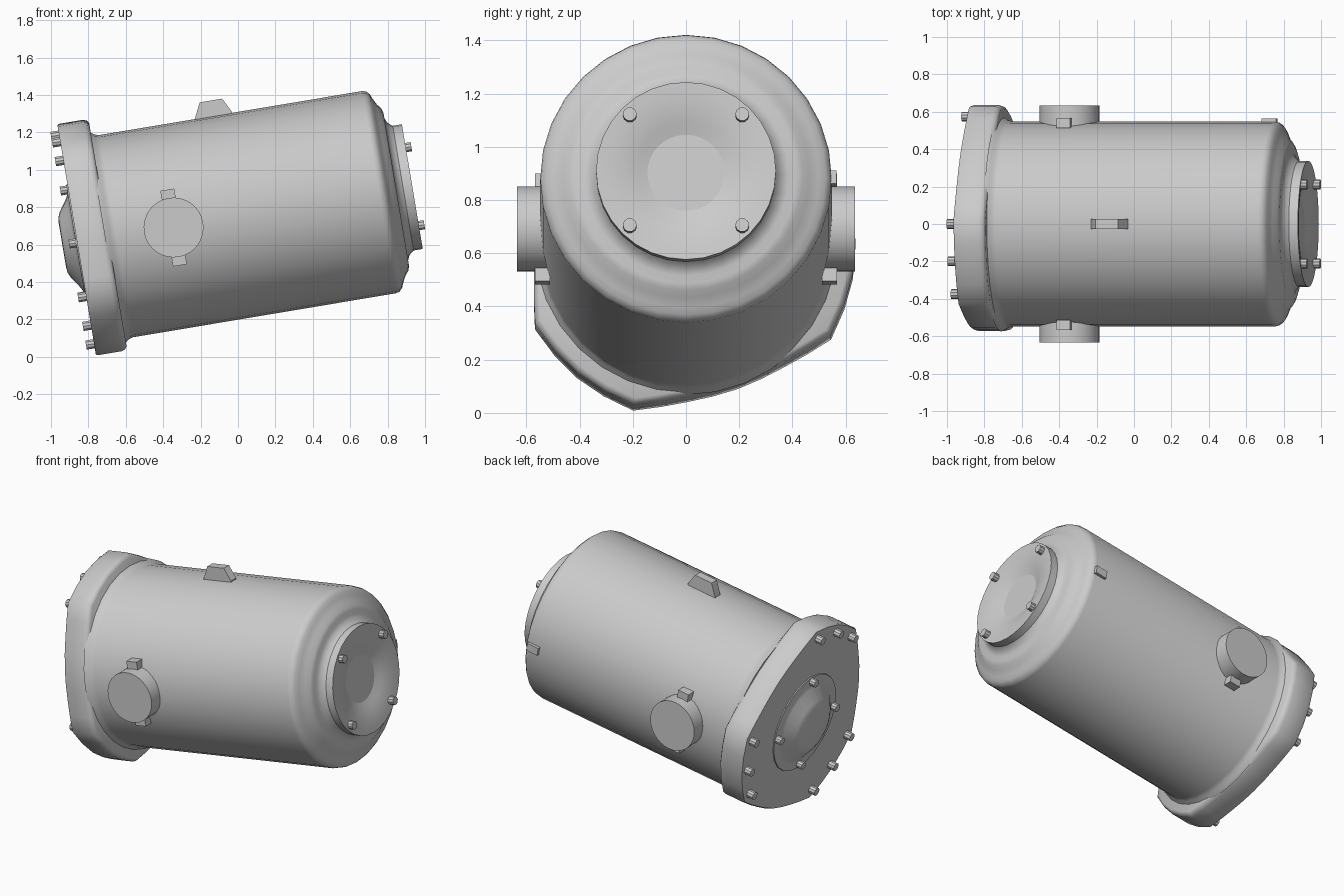
import bpy, bmesh
from math import sin, cos, radians, pi
from mathutils import Matrix

if "Cube" in bpy.data.objects:
    bpy.data.objects.remove(bpy.data.objects["Cube"])

# The machine is built along its own x axis, then tilted nose-up
TILT = Matrix.Translation((0, 0, 0.754)) @ Matrix.Rotation(radians(-9.5), 4, 'Y')


def finish(name, bm, angle=35, tilt=True):
    bmesh.ops.recalc_face_normals(bm, faces=bm.faces)
    me = bpy.data.meshes.new(name)
    bm.to_mesh(me)
    bm.free()
    if tilt:
        me.transform(TILT)
    ob = bpy.data.objects.new(name, me)
    bpy.context.collection.objects.link(ob)
    bpy.ops.object.select_all(action='DESELECT')
    ob.select_set(True)
    bpy.context.view_layer.objects.active = ob
    bpy.ops.object.shade_smooth_by_angle(angle=radians(angle))
    return ob


def bridge(bm, rings, cap=True):
    n = len(rings[0])
    for a, b in zip(rings, rings[1:]):
        for i in range(n):
            j = (i + 1) % n
            bm.faces.new((a[i], a[j], b[j], b[i]))
    if cap:
        bm.faces.new(rings[0])
        bm.faces.new(rings[-1])


def lathe(name, profile, n=32, angle=35):
    """Revolve (x, radius) points around the x axis."""
    bm = bmesh.new()
    rings = [[bm.verts.new((x, r * cos(2 * pi * i / n), r * sin(2 * pi * i / n)))
              for i in range(n)] for x, r in profile]
    bridge(bm, rings)
    return finish(name, bm, angle)


def rod(name, centre, r, depth, axis, n):
    bm = bmesh.new()
    rot = Matrix.Rotation(pi / 2, 4, 'Y' if axis == 'X' else 'X')
    bmesh.ops.create_cone(bm, cap_ends=True, segments=n, radius1=r, radius2=r,
                          depth=depth, matrix=Matrix.Translation(centre) @ rot)
    return finish(name, bm)


def box(name, centre, size):
    bm = bmesh.new()
    bmesh.ops.create_cube(bm, size=1, matrix=Matrix.Translation(centre) @ Matrix.Diagonal((*size, 1)))
    return finish(name, bm)


# Drum with stepped shoulder
lathe("drum_body", [(-0.72, 0.575), (-0.70, 0.567), (-0.685, 0.555), (-0.66, 0.548), (0.765, 0.548),
                    (0.785, 0.543), (0.802, 0.525), (0.812, 0.50), (0.83, 0.465), (0.85, 0.44),
                    (0.858, 0.415), (0.858, 0.385), (0.868, 0.362), (0.885, 0.345), (0.90, 0.335)])

# End cap with dished face
lathe("end_cap", [(0.885, 0.338), (0.945, 0.338), (0.942, 0.30), (0.935, 0.25),
                  (0.918, 0.19), (0.896, 0.135), (0.89, 0.11)])

# Three-lobed mounting flange: lobes every 120 degrees, waisted between
lobe = [(88, 0.643), (99, 0.637), (110, 0.637), (121, 0.637), (132, 0.643),
        (141, 0.605), (150, 0.58), (160, 0.567), (170, 0.564), (180, 0.567), (190, 0.58), (199, 0.605)]
outline = [(radians(a + 120 * k), r) for k in range(3) for a, r in lobe]
bm = bmesh.new()
rings = [[bm.verts.new((x, (r - d) * cos(a), (r - d) * sin(a))) for a, r in outline]
         for x, d in [(-0.872, 0.006), (-0.862, 0), (-0.735, 0), (-0.715, 0.006), (-0.703, 0.022)]]
bridge(bm, rings)
finish("mounting_flange", bm, 40)

# Domed cover on the flange face
lathe("flange_cover", [(-0.865, 0.32), (-0.878, 0.315), (-0.880, 0.27), (-0.89, 0.245),
                       (-0.935, 0.18), (-0.949, 0.15), (-0.952, 0.12)], 24)

# Bolts
for k in range(3):
    for a in (90, 110, 130):
        t = radians(a + 120 * k)
        rod("flange_bolt", (-0.888, 0.583 * cos(t), 0.583 * sin(t)), 0.026, 0.055, 'X', 10)
for k in range(4):
    t = k * pi / 2
    rod("cover_bolt", (-0.895, 0.287 * cos(t), 0.287 * sin(t)), 0.025, 0.04, 'X', 10)
    t += pi / 4
    rod("cap_bolt", (0.95, 0.299 * cos(t), 0.299 * sin(t)), 0.026, 0.05, 'X', 10)

# Side ports with locating tabs
for side in (-1, 1):
    rod("side_port", (-0.35, side * 0.557, -0.005), 0.16, 0.155, 'Y', 32)
    for up in (-1, 1):
        box("port_tab", (-0.35, side * 0.54, -0.005 + up * 0.175), (0.075, 0.056, 0.06))
box("rear_tab", (0.855 - 0.12, 0.55, 0.005), (0.08, 0.03, 0.05))

# Lifting lug on top
bm = bmesh.new()
pts = [(-0.235, 1.24), (-0.23, 1.275), (-0.205, 1.36), (-0.085, 1.38), (-0.032, 1.31), (-0.032, 1.26)]
rings = [[bm.verts.new((x, y, z)) for x, z in pts] for y in (-0.027, 0.027)]
bridge(bm, rings)
finish("lifting_lug", bm, tilt=False)
